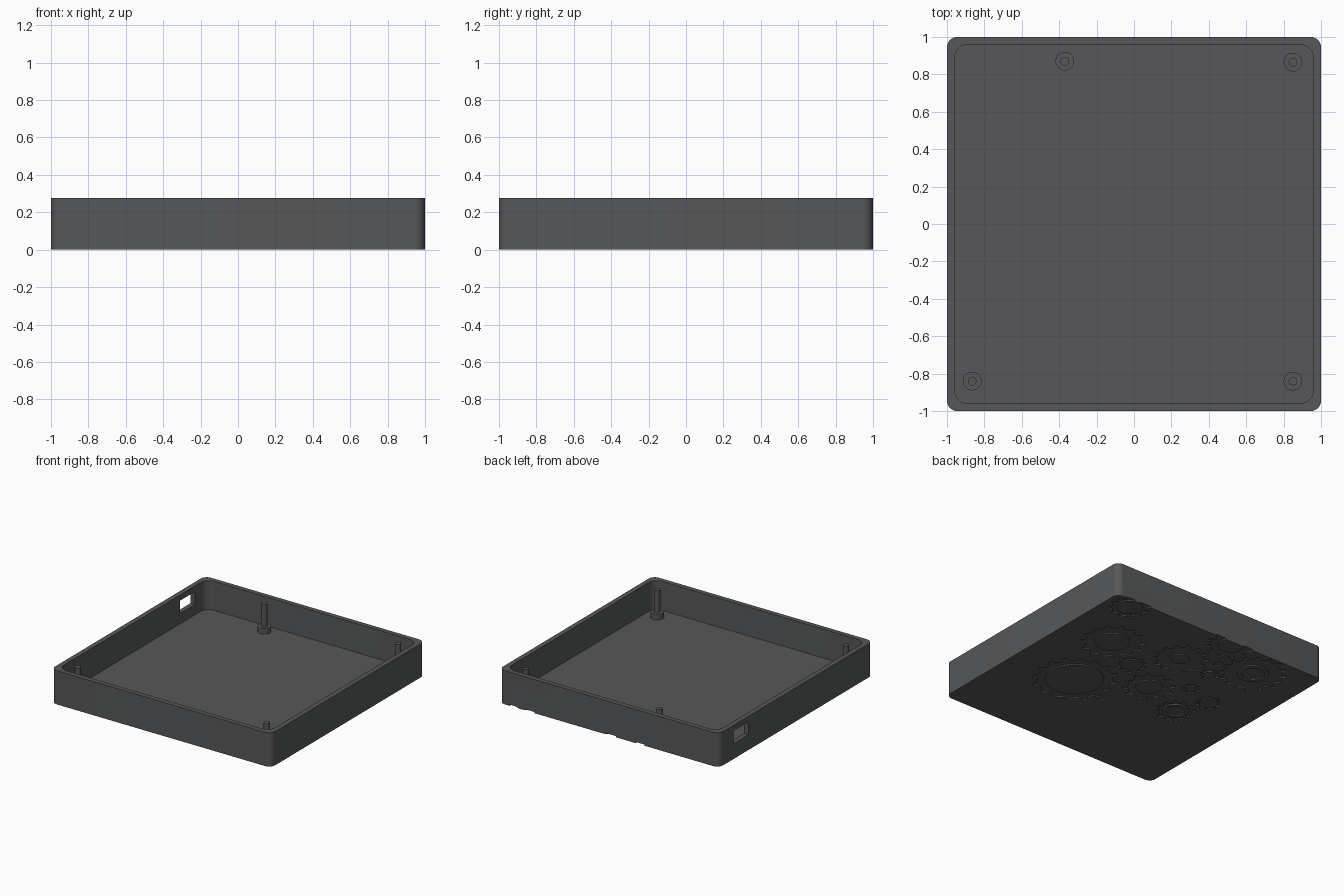
import bpy, bmesh
from math import sin, cos, pi
from mathutils import Matrix, Vector

if "Cube" in bpy.data.objects:
    bpy.data.objects.remove(bpy.data.objects["Cube"])

HEIGHT, FLOOR, DEPTH = 0.277, 0.04, 0.01

mat = bpy.data.materials.new("dark_grey")
mat.diffuse_color = (0.095, 0.097, 0.1, 1)
mat.use_nodes = True
mat.node_tree.nodes["Principled BSDF"].inputs["Base Color"].default_value = mat.diffuse_color


def make_object(name, bm):
    bmesh.ops.recalc_face_normals(bm, faces=bm.faces)
    mesh = bpy.data.meshes.new(name)
    bm.to_mesh(mesh)
    bm.free()
    mesh.materials.append(mat)
    obj = bpy.data.objects.new(name, mesh)
    bpy.context.collection.objects.link(obj)
    return obj


def smooth(obj):
    bpy.ops.object.select_all(action='DESELECT')
    obj.select_set(True)
    bpy.context.view_layer.objects.active = obj
    bpy.ops.object.shade_smooth_by_angle(angle=0.5)


def rounded_square(bm, half, radius, z, seg=10):
    c = half - radius
    verts = []
    for q, (sx, sy) in enumerate([(1, 1), (-1, 1), (-1, -1), (1, -1)]):
        for i in range(seg + 1):
            a = (q + i / seg) * pi / 2
            verts.append(bm.verts.new((sx * c + radius * cos(a), sy * c + radius * sin(a), z)))
    return verts


def bridge(bm, a, b):
    n = len(a)
    for i in range(n):
        j = (i + 1) % n
        bm.faces.new((a[i], a[j], b[j], b[i]))


def loop(bm, x, y, radii, z):
    n = len(radii)
    return [bm.verts.new((x + r * cos(2 * pi * i / n), y + r * sin(2 * pi * i / n), z))
            for i, r in enumerate(radii)]


def gear(bm, x, y, r, hole, teeth):
    # toothed ring prism that engraves the underside, with a plain island in the middle
    tooth = min(0.04, r * 0.2)
    outer = [r - tooth, r - tooth, r - tooth, r - tooth * 0.8, r, r, r, r - tooth * 0.8] * teeth
    inner = [hole] * len(outer)
    lo_o, hi_o = loop(bm, x, y, outer, -0.02), loop(bm, x, y, outer, DEPTH)
    lo_i, hi_i = loop(bm, x, y, inner, -0.02), loop(bm, x, y, inner, DEPTH)
    for a, b in ((lo_o, hi_o), (hi_o, hi_i), (hi_i, lo_i), (lo_i, lo_o)):
        bridge(bm, a, b)


def disc(bm, x, y, r, z0, z1, n=32):
    bmesh.ops.create_cone(bm, cap_ends=True, segments=n, radius1=r, radius2=r, depth=z1 - z0,
                          matrix=Matrix.Translation((x, y, (z0 + z1) / 2)))


# Open tray with rounded corners
bm = bmesh.new()
rings = [rounded_square(bm, 1.0, 0.055, 0), rounded_square(bm, 1.0, 0.055, HEIGHT),
         rounded_square(bm, 0.96, 0.075, HEIGHT), rounded_square(bm, 0.96, 0.075, FLOOR)]
for a, b in zip(rings, rings[1:]):
    bridge(bm, a, b)
bm.faces.new(rings[0])
bm.faces.new(rings[-1])
tray = make_object("tray", bm)

# Cutter: gear pattern on the underside (x, y, radius, hole, teeth)
bm = bmesh.new()
for g in [(0.42, -0.19, 0.32, 0.22, 16), (0.56, 0.42, 0.245, 0.13, 14),
          (0.23, 0.25, 0.115, 0.08, 10), (0.01, 0.55, 0.21, 0.07, 14),
          (-0.08, 0.08, 0.2, 0.1, 12), (-0.55, 0.73, 0.255, 0.12, 16),
          (-0.31, 0.51, 0.08, 0.05, 10), (-0.465, -0.07, 0.155, 0.1, 12),
          (-0.58, 0.18, 0.1, 0.07, 10), (-0.15, 0.95, 0.19, 0.1, 12),
          (-0.34, 0.26, 0.075, 0.04, 8), (0.8, 0.9, 0.16, 0.1, 12)]:
    gear(bm, *g)
for x, y, r in [(-0.55, 0.73, 0.085), (-0.465, -0.07, 0.07), (-0.25, 0.68, 0.035)]:
    disc(bm, x, y, r, -0.02, DEPTH)

# Cutter: cable window in the left wall
bmesh.ops.create_cube(bm, size=1, matrix=Matrix.Translation((-0.98, 0.715, 0.178))
                      @ Matrix.Diagonal(Vector((0.12, 0.19, 0.105, 1))))
cutter = make_object("cutter", bm)
cutter.hide_render = True

mod = tray.modifiers.new("cut", 'BOOLEAN')
mod.operation = 'DIFFERENCE'
mod.solver = 'EXACT'
mod.use_self = True
mod.object = cutter
bpy.context.view_layer.objects.active = tray
bpy.ops.object.modifier_apply(modifier=mod.name)
bpy.data.objects.remove(cutter)
smooth(tray)

# Standoffs with locating pins
for i, (x, y) in enumerate([(-0.37, 0.87), (0.85, 0.865), (-0.865, -0.84), (0.85, -0.84)]):
    bm = bmesh.new()
    profile = [(0.05, FLOOR - 0.01), (0.05, 0.085), (0.023, 0.085), (0.023, 0.27)]
    rings = [loop(bm, x, y, [r] * 32, z) for r, z in profile]
    for a, b in zip(rings, rings[1:]):
        bridge(bm, a, b)
    bm.faces.new(rings[0])
    bm.faces.new(rings[-1])
    smooth(make_object(f"standoff_{i + 1}", bm))
